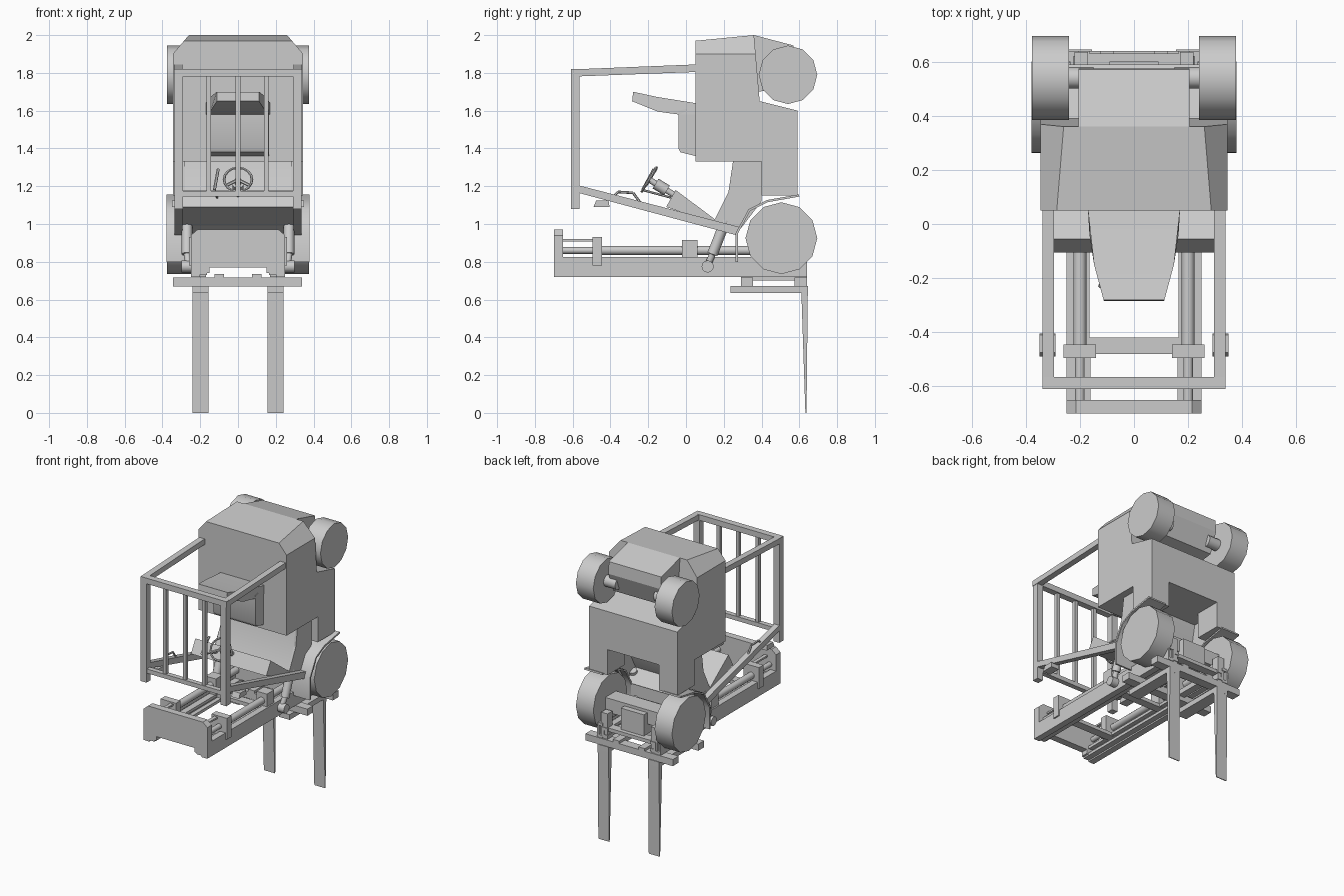
import bpy, bmesh, math
from mathutils import Vector, Matrix

if "Cube" in bpy.data.objects:
    bpy.data.objects.remove(bpy.data.objects["Cube"])


def finish(name, bm, smooth=None):
    bmesh.ops.recalc_face_normals(bm, faces=bm.faces)
    me = bpy.data.meshes.new(name)
    bm.to_mesh(me)
    bm.free()
    ob = bpy.data.objects.new(name, me)
    bpy.context.collection.objects.link(ob)
    if smooth:
        bpy.ops.object.select_all(action='DESELECT')
        ob.select_set(True)
        bpy.context.view_layer.objects.active = ob
        bpy.ops.object.shade_smooth_by_angle(angle=math.radians(smooth))
    return ob


def prism(name, pts, a, b, axis='x', taper=None, cuts=(), smooth=None):
    """Side profile (y,z) extruded along x, or front profile (x,z) along y."""
    bm = bmesh.new()
    rings = []
    for t in (a, b):
        ring = []
        for u, v in pts:
            k = taper(u) if taper else 1
            ring.append(bm.verts.new((t * k, u, v) if axis == 'x' else (u, t, v)))
        rings.append(ring)
    bm.faces.new(rings[0])
    bm.faces.new(rings[1])
    n = len(pts)
    for i in range(n):
        j = (i + 1) % n
        bm.faces.new((rings[0][i], rings[0][j], rings[1][j], rings[1][i]))
    for co, no in cuts:
        geom = bm.verts[:] + bm.edges[:] + bm.faces[:]
        r = bmesh.ops.bisect_plane(bm, geom=geom, plane_co=co, plane_no=no, clear_outer=True)
        edges = [e for e in r['geom_cut'] if isinstance(e, bmesh.types.BMEdge)]
        bmesh.ops.holes_fill(bm, edges=edges)
    return finish(name, bm, smooth)


def box(name, x, y, z):
    return prism(name, [(y[0], z[0]), (y[1], z[0]), (y[1], z[1]), (y[0], z[1])], *x)


def strip(name, line, thick, a, b, smooth=None):
    """Bent sheet following a polyline in the side view."""
    off = []
    for i, p in enumerate(line):
        d = Vector(line[min(i + 1, len(line) - 1)]) - Vector(line[max(i - 1, 0)])
        d.normalize()
        off.append((p[0] - d.y * thick, p[1] + d.x * thick))
    return prism(name, list(line) + off[::-1], a, b, smooth=smooth)


def rod(name, p, q, r, sides=12):
    p, q = Vector(p), Vector(q)
    d = q - p
    bm = bmesh.new()
    m = Matrix.Translation((p + q) / 2) @ d.to_track_quat('Z', 'Y').to_matrix().to_4x4()
    if sides == 4:
        m = m @ Matrix.Rotation(math.pi / 4, 4, 'Z')
    bmesh.ops.create_cone(bm, cap_ends=True, segments=sides, radius1=r, radius2=r,
                          depth=d.length, matrix=m)
    return finish(name, bm, 40 if sides > 4 else None)


# main body: side profile with chamfered upper shoulders
shoulders = [((s * 0.345, 0, 1.90), (s * 0.10, 0, 0.085)) for s in (-1, 1)]
prism("body", [(0.05, 1.33), (0.05, 1.97), (0.36, 2.0), (0.39, 1.65), (0.59, 1.60), (0.59, 1.33)],
      -0.345, 0.345, cuts=shoulders)
prism("counterweight", [(0.36, 2.0), (0.57, 1.945), (0.575, 1.86), (0.52, 1.72), (0.38, 1.70)],
      -0.205, 0.205)

# seat cushion and tapering backrest
prism("seat_cushion", [(0.05, 1.36), (-0.03, 1.38), (-0.04, 1.40), (-0.04, 1.60), (0.05, 1.62)],
      -0.165, 0.165, smooth=40)
prism("seat_back", [(0.05, 1.64), (-0.15, 1.672), (-0.28, 1.70), (-0.285, 1.65), (-0.15, 1.595),
                    (-0.04, 1.58), (0.05, 1.58)], -0.17, 0.17,
      taper=lambda y: 1 - 0.1 * (0.05 - y) - 2.8 * (0.05 - y) ** 2, smooth=40)

# foot well, cowl and firewall
strip("floor", [(0.26, 1.34), (0.225, 1.17), (0.15, 1.02), (0.27, 0.95)], 0.015, -0.29, 0.29, 40)
prism("cowl", [(-0.055, 1.18), (-0.105, 1.09), (0.20, 0.99), (0.16, 1.02)], -0.295, 0.295)
box("firewall", (-0.24, 0.24), (0.265, 0.275), (0.80, 0.96))

# steering column and wheel with three spokes
axis = Vector((0, 0.85, -0.52)).normalized()
hub = Vector((0, -0.195, 1.235))
rod("steering_column", hub, hub + axis * 0.20, 0.016, 10)
rod("column_sleeve", hub + axis * 0.04, hub + axis * 0.11, 0.03, 10)
bpy.ops.mesh.primitive_torus_add(major_radius=0.074, minor_radius=0.007, major_segments=16,
                                 minor_segments=6, location=hub,
                                 rotation=axis.to_track_quat('Z', 'Y').to_euler())
bpy.context.object.name = "steering_wheel"
up = Vector((0, 0.52, 0.85)).normalized()
for i in range(3):
    t = math.radians(90 + 120 * i)
    rod("steering_spoke", hub, hub + (up * math.sin(t) + Vector((1, 0, 0)) * math.cos(t)) * 0.072, 0.009, 6)
rod("control_lever", (-0.11, -0.08, 1.14), (-0.125, -0.23, 1.18), 0.006, 6)
rod("lever_grip", (-0.125, -0.23, 1.18), (-0.105, -0.17, 1.29), 0.008, 6)

# overhead guard cross bars and slats
box("guard_rear_bar", (-0.335, 0.335), (-0.61, -0.565), (1.78, 1.82))
box("guard_front_bar", (-0.335, 0.335), (-0.605, -0.57), (1.145, 1.175))
for x in (-0.155, 0, 0.15):
    box("guard_slat", (x - 0.012, x + 0.012), (-0.60, -0.575), (1.16, 1.79))

# grab handle on the left pillar
grip = [(-0.315, -0.40, 1.13), (-0.315, -0.36, 1.17), (-0.315, -0.28, 1.165), (-0.315, -0.24, 1.11)]
for p, q in zip(grip, grip[1:]):
    rod("grab_handle", p, q, 0.007, 6)

for s in (-1, 1):
    # body legs either side of the foot well
    box("body_leg", (s * 0.20, s * 0.345), (0.40, 0.59), (1.15, 1.34))
    prism("foot_well_side", [(0.25, 1.34), (0.225, 1.17), (0.15, 1.02), (0.27, 0.95), (0.40, 1.12),
                             (0.40, 1.34)], s * 0.28, s * 0.295)
    # wheels and stub axles
    for n, y, z, r in (("front", 0.505, 0.925, 0.19), ("rear", 0.54, 1.79, 0.155)):
        w = rod(n + "_wheel", (s * 0.24, y, z), (s * 0.376, y, z), r)
        rod(n + "_axle", (s * 0.15, y, z), (s * 0.25, y, z), 0.04)
    # mudguard
    strip("mudguard", [(0.275, 0.80), (0.275, 0.95), (0.34, 1.07), (0.43, 1.115), (0.60, 1.145)],
          0.012, s * 0.235, s * 0.378, 40)
    # guard frame and pillars
    box("guard_side", (s * 0.29, s * 0.335), (-0.61, -0.565), (1.08, 1.82))
    prism("guard_rear_pillar", [(0.06, 1.805), (0.06, 1.845), (-0.61, 1.818), (-0.61, 1.78)],
          s * 0.295, s * 0.338)
    prism("guard_front_pillar", [(-0.57, 1.165), (-0.57, 1.205), (0.28, 0.985), (0.27, 0.94)],
          s * 0.295, s * 0.335)
    prism("headlamp", [(-0.49, 1.09), (-0.475, 1.125), (-0.41, 1.125), (-0.405, 1.09)],
          s * 0.29, s * 0.35)
    # tilt ram
    rod("tilt_ram", (s * 0.27, 0.21, 1.02), (s * 0.27, 0.14, 0.84), 0.028)
    rod("tilt_rod", (s * 0.27, 0.14, 0.84), (s * 0.26, 0.11, 0.77), 0.018)
    rod("tilt_pin", (s * 0.22, 0.115, 0.775), (s * 0.30, 0.115, 0.775), 0.032)
    # mast rails as nested channels
    for n, a, b, z0, z1 in (("outer", 0.205, 0.25, 0.72, 0.825), ("inner", 0.165, 0.21, 0.73, 0.80)):
        box(n + "_rail_web", (s * (b - 0.015), s * b), (-0.70, 0.64), (z0, z1))
        box(n + "_rail_flange", (s * a, s * b), (-0.70, 0.64), (z1 - 0.02, z1))
        box(n + "_rail_flange", (s * a, s * b), (-0.70, 0.64), (z0, z0 + 0.02))
    # lift cylinders with collars
    rod("lift_cylinder", (s * 0.20, -0.48, 0.86), (s * 0.20, 0.62, 0.86), 0.024)
    rod("lift_rod", (s * 0.20, -0.68, 0.86), (s * 0.20, -0.48, 0.86), 0.018)
    box("lift_collar", (s * 0.14, s * 0.26), (-0.495, -0.445), (0.78, 0.93))
    box("collar_strap", (s * 0.16, s * 0.185), (-0.66, -0.48), (0.908, 0.92))
    box("cylinder_clamp", (s * 0.16, s * 0.24), (-0.02, 0.06), (0.80, 0.915))
    box("mast_foot", (s * 0.17, s * 0.22), (0.58, 0.635), (0.72, 0.90))
    # forks
    box("fork_shank", (s * 0.155, s * 0.24), (0.235, 0.645), (0.635, 0.672))
    prism("fork_blade", [(0.61, 0.66), (0.645, 0.66), (0.638, 0.0), (0.632, 0.0)],
          s * 0.155, s * 0.24)

# mast end plate and cross members
prism("mast_head", [(-0.25, 0.74), (-0.25, 0.94), (-0.215, 0.97), (0.215, 0.97), (0.25, 0.94),
                    (0.25, 0.74), (0.15, 0.74), (0.15, 0.77), (-0.15, 0.77), (-0.15, 0.74)],
      -0.70, -0.65, axis='y')
for y in (-0.45, 0.03, 0.60):
    box("mast_crossbar", (-0.21, 0.21), (y - 0.03, y + 0.03), (0.775, 0.80))
box("front_axle_beam", (-0.25, 0.25), (0.44, 0.56), (0.87, 0.97))
box("axle_gearbox", (-0.09, 0.09), (0.40, 0.60), (0.80, 0.95))

# carriage bars across the mast
for y in (0.29, 0.575):
    box("carriage_bar", (-0.345, 0.34), (y, y + 0.065), (0.67, 0.717))
for x in (-0.10, 0.10):
    box("carriage_upright", (x - 0.025, x + 0.025), (0.29, 0.64), (0.70, 0.735))
